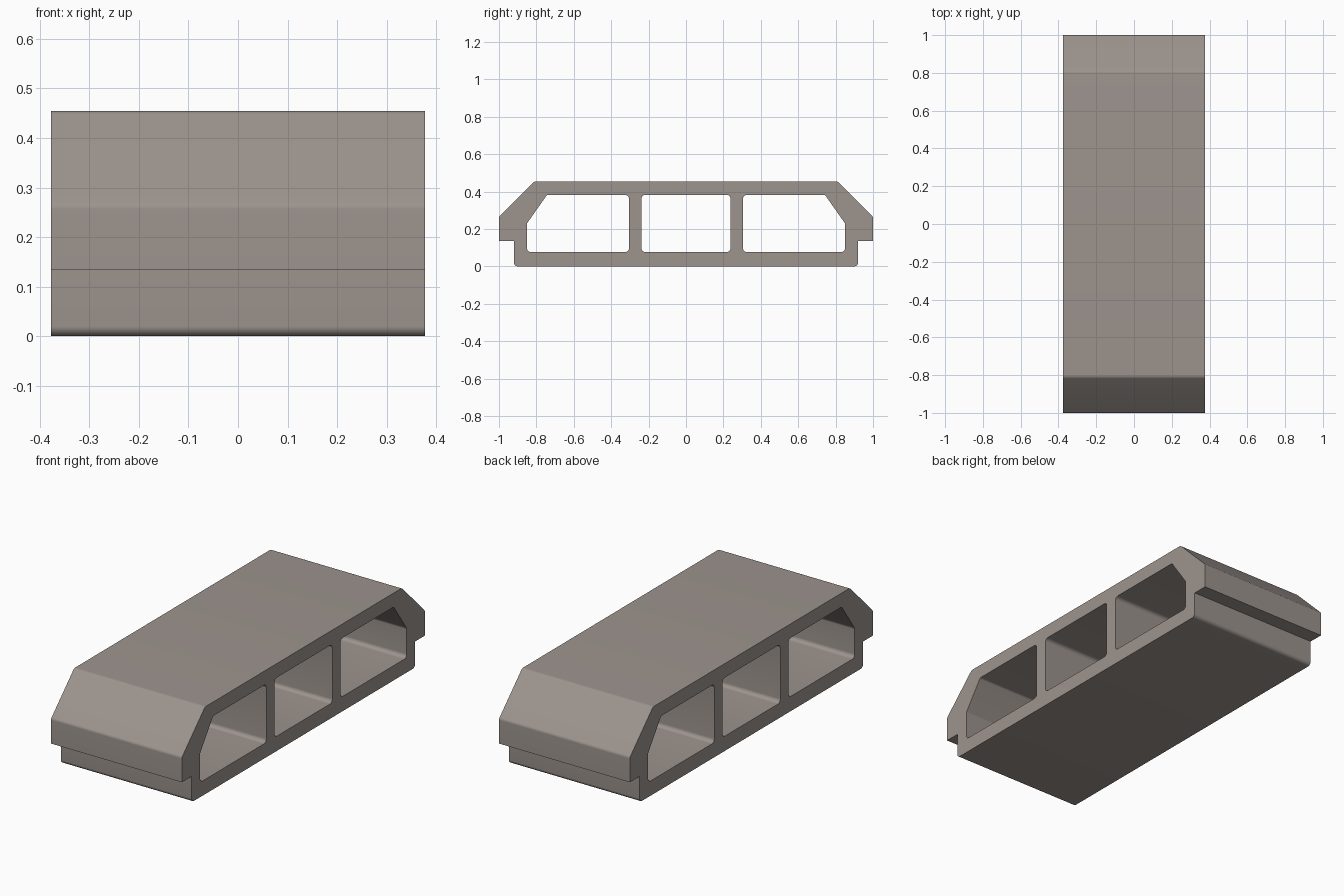
import bpy, bmesh, math
from mathutils import Vector, Matrix

if "Cube" in bpy.data.objects:
    bpy.data.objects.remove(bpy.data.objects["Cube"])

HALF_WIDTH = 0.377


def fillet(corners, steps=6):
    """Round each (y, z, radius) corner of a closed outline."""
    pts = []
    for i, (y, z, r) in enumerate(corners):
        p = Vector((y, z))
        if r == 0:
            pts.append(p)
            continue
        a = (Vector(corners[i - 1][:2]) - p).normalized()
        b = (Vector(corners[(i + 1) % len(corners)][:2]) - p).normalized()
        half = a.angle(b) / 2
        centre = p + (a + b).normalized() * (r / math.sin(half))
        start = p + a * (r / math.tan(half)) - centre
        end = p + b * (r / math.tan(half)) - centre
        for k in range(steps + 1):
            d = start.lerp(end, k / steps).normalized()
            pts.append(centre + d * r)
    return pts


def mirror(corners):
    return [(-y, z, r) for y, z, r in reversed(corners)]


# Outer outline: stepped foot, vertical flank, chamfered shoulder
half_outline = [(0.92, 0, 0.02), (0.92, 0.135, 0), (1.0, 0.135, 0),
                (1.0, 0.265, 0.02), (0.81, 0.455, 0.025)]
# Hollow chambers
middle = [(-0.238, 0.077, 0.02), (0.238, 0.077, 0.02),
          (0.238, 0.382, 0.02), (-0.238, 0.382, 0.02)]
side = [(0.305, 0.077, 0.02), (0.85, 0.077, 0.02), (0.85, 0.23, 0.02),
        (0.743, 0.382, 0.015), (0.305, 0.382, 0.02)]

# Filled cross-section curve, extruded along x
curve = bpy.data.curves.new("profile", 'CURVE')
curve.dimensions = '2D'
curve.fill_mode = 'BOTH'
curve.extrude = HALF_WIDTH
for loop in (half_outline + mirror(half_outline), middle, side, mirror(side)):
    pts = fillet(loop)
    spline = curve.splines.new('POLY')
    spline.points.add(len(pts) - 1)
    for sp, p in zip(spline.points, pts):
        sp.co = (p.x, p.y, 0, 1)
    spline.use_cyclic_u = True
helper = bpy.data.objects.new("profile", curve)
bpy.context.collection.objects.link(helper)

# Convert to a welded mesh standing upright
mesh = bpy.data.meshes.new_from_object(
    helper.evaluated_get(bpy.context.evaluated_depsgraph_get()))
bpy.data.objects.remove(helper)
mesh.transform(Matrix(((0, 0, 1, 0), (1, 0, 0, 0), (0, 1, 0, 0), (0, 0, 0, 1))))
bm = bmesh.new()
bm.from_mesh(mesh)
bmesh.ops.remove_doubles(bm, verts=bm.verts, dist=1e-5)
bmesh.ops.recalc_face_normals(bm, faces=bm.faces)
bm.to_mesh(mesh)
bm.free()

obj = bpy.data.objects.new("hollow_beam", mesh)
bpy.context.collection.objects.link(obj)
bpy.context.view_layer.objects.active = obj
obj.select_set(True)
bpy.ops.object.shade_smooth_by_angle(angle=math.radians(30))

# Warm grey finish
mat = bpy.data.materials.new("warm_grey")
mat.diffuse_color = (0.335, 0.295, 0.27, 1)
mat.use_nodes = True
mat.node_tree.nodes["Principled BSDF"].inputs["Base Color"].default_value = mat.diffuse_color
mesh.materials.clear()
mesh.materials.append(mat)
